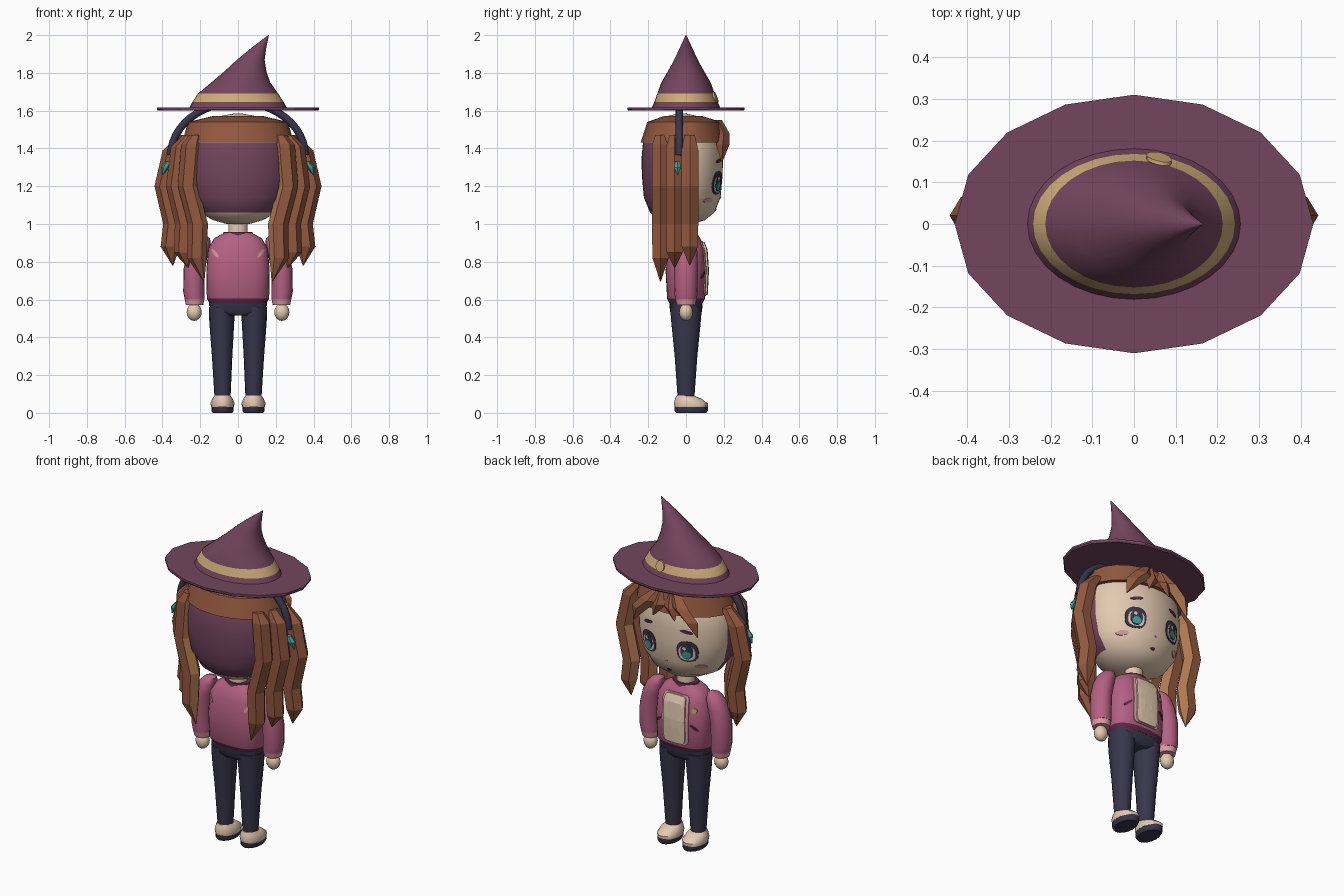
import bpy, bmesh, math
from mathutils import Vector

if bpy.data.objects.get("Cube"):
    bpy.data.objects.remove(bpy.data.objects["Cube"])


def srgb(r, g, b):
    f = lambda v: v / 12.92 if v <= 0.04045 else ((v + 0.055) / 1.055) ** 2.4
    return (f(r / 255), f(g / 255), f(b / 255), 1)


def material(name, *rgb):
    m = bpy.data.materials.new(name)
    m.use_nodes = True
    m.diffuse_color = srgb(*rgb)
    m.node_tree.nodes["Principled BSDF"].inputs["Base Color"].default_value = srgb(*rgb)
    return m


plum = material("plum", 116, 69, 94)
dark_plum = material("dark plum", 92, 42, 68)
gold = material("gold", 205, 170, 118)
brown = material("hair brown", 146, 88, 62)
light_brown = material("light hair", 178, 122, 82)
navy = material("navy", 56, 54, 76)
skin = material("skin cream", 228, 202, 176)
pink = material("jacket pink", 180, 96, 130)
pale_pink = material("pale pink", 222, 158, 164)
teal = material("teal", 62, 158, 155)


def finish(bm, name, mats, rule=None, smooth=True, angle=45):
    me = bpy.data.meshes.new(name)
    for m in mats:
        me.materials.append(m)
    bm.normal_update()
    if rule:
        for f in bm.faces:
            f.material_index = rule(f.calc_center_median(), f.normal)
    bm.to_mesh(me)
    bm.free()
    if smooth:
        me.shade_smooth()
        me.set_sharp_from_angle(angle=math.radians(angle))
    ob = bpy.data.objects.new(name, me)
    bpy.context.collection.objects.link(ob)
    return ob


def power(v, p):
    return math.copysign(abs(v) ** (2 / p), v)


# Stack of horizontal elliptic rings: (x, y, z, rx, ry)
def loft(name, rings, mats, n=16, p=2, **kw):
    bm = bmesh.new()
    loops = []
    for x, y, z, rx, ry in rings:
        angles = [2 * math.pi * i / n for i in range(n)]
        loops.append([bm.verts.new((x + rx * power(math.cos(a), p),
                                    y + ry * power(math.sin(a), p), z)) for a in angles])
    for a, b in zip(loops, loops[1:]):
        for i in range(n):
            j = (i + 1) % n
            bm.faces.new((a[i], a[j], b[j], b[i]))
    bm.faces.new(loops[0])
    bm.faces.new(loops[-1])
    bmesh.ops.recalc_face_normals(bm, faces=bm.faces)
    return finish(bm, name, mats, **kw)


# Depth of a lofted surface at x, z
def surface_y(rings, p, x, z, side):
    for a, b in zip(rings, rings[1:]):
        if a[2] <= z <= b[2]:
            t = (z - a[2]) / (b[2] - a[2])
            _, y, _, rx, ry = (u + (v - u) * t for u, v in zip(a, b))
            return y + side * ry * max(0, 1 - abs(x / rx) ** p) ** (1 / p)
    return 0


# Thin plate that follows a lofted surface
def plate(name, base, cx, cz, w, h, mat, lift=0.004, turn=0, square=2, side=1, n=20):
    rings, p = base
    bm = bmesh.new()

    def vert(u, v, off):
        x = cx + u * math.cos(turn) - v * math.sin(turn)
        z = cz + u * math.sin(turn) + v * math.cos(turn)
        return bm.verts.new((x, surface_y(rings, p, x, z, side) + side * off, z))

    centre = vert(0, 0, lift)
    loops = []
    for r, off in ((0.35, lift), (0.7, lift), (1, lift), (1, -0.002)):
        loops.append([vert(w * r * power(math.cos(2 * math.pi * i / n), square),
                           h * r * power(math.sin(2 * math.pi * i / n), square), off)
                      for i in range(n)])
    for i in range(n):
        j = (i + 1) % n
        bm.faces.new((centre, loops[0][i], loops[0][j]))
        for a, b in zip(loops, loops[1:]):
            bm.faces.new((a[i], b[i], b[j], a[j]))
    bm.normal_update()
    if sum(f.normal.y * f.calc_area() for f in bm.faces) * side < 0:
        bmesh.ops.reverse_faces(bm, faces=bm.faces)
    return finish(bm, name, [mat], smooth=False)


# Hat
loft("hat_brim", [(0, 0, 1.6, .425, .305), (0, 0, 1.607, .43, .31), (0, 0, 1.618, .43, .31)],
     [plum], smooth=False)
crown = [(0, 0, 1.615, .257, .182), (0, 0, 1.645, .242, .168), (0, 0, 1.69, .213, .152),
         (.015, 0, 1.75, .155, .13), (.04, 0, 1.81, .11, .095), (.068, 0, 1.87, .073, .062),
         (.112, 0, 1.935, .038, .032), (.162, 0, 2, .002, .002)]
loft("hat_crown", crown, [plum, gold], n=32,
     rule=lambda c, nm: int(1.645 < c.z < 1.69))
plate("hat_buckle", (crown, 2), .06, 1.672, .03, .028, gold, lift=.009)

# Head, with darker back
head = [(0, -.02, 1.0, .06, .05), (0, -.02, 1.02, .13, .12), (0, -.02, 1.06, .205, .17),
        (0, -.02, 1.14, .262, .203), (0, -.02, 1.25, .285, .213), (0, -.02, 1.34, .287, .216),
        (0, -.02, 1.43, .275, .208), (0, -.02, 1.5, .24, .18), (0, -.02, 1.565, .13, .11),
        (0, -.02, 1.585, .02, .02)]
loft("head", head, [skin, plum], n=40,
     rule=lambda c, nm: int(c.y < .02 and 1.06 < c.z < 1.43))
loft("hair_cap", [(0, -.015, 1.43, .25, .19), (0, -.015, 1.432, .295, .225),
                  (0, -.01, 1.54, .265, .195), (0, -.015, 1.572, .13, .1)], [brown], n=20)

# Face
face = (head, 2)
for s, tag in ((1, "left"), (-1, "right")):
    x = s * .125
    plate(tag + "_eye_outline", face, x, 1.218, .056, .062, navy, .003, square=2.6)
    plate(tag + "_eye_white", face, x, 1.21, .044, .044, skin, .005, square=2.6)
    plate(tag + "_iris", face, x, 1.218, .033, .046, navy, .0065)
    plate(tag + "_iris_glow", face, x, 1.2, .024, .022, teal, .008)
    plate(tag + "_eye_glint", face, x + .01, 1.238, .01, .01, skin, .009)
    plate(tag + "_brow", face, x, 1.335, .035, .009, dark_plum, turn=-s * .2)
    plate(tag + "_blush", face, s * .18, 1.125, .026, .012, pale_pink)
plate("nose", face, 0, 1.14, .006, .005, pale_pink)
plate("mouth", face, 0, 1.075, .014, .007, dark_plum)

# Side locks and bangs
lock_paths = {
    "back": (-.135, [(.225, 1.47), (.247, 1.42), (.265, 1.2), (.213, 1.0), (.218, .82), (.18, .695)]),
    "middle": (-.06, [(.26, 1.47), (.3, 1.41), (.328, 1.2), (.28, 1.0), (.288, .85), (.265, .77)]),
    "outer": (.02, [(.28, 1.47), (.345, 1.39), (.388, 1.2), (.342, 1.0), (.358, .88), (.345, .78)])}
for s, tag in ((1, "left"), (-1, "right")):
    for key, (y, path) in lock_paths.items():
        sizes = [.6, 1, 1, 1, .95, .04]
        loft(f"{tag}_{key}_lock", [(s * x, y, z, .054 * k, .052 * k)
                                   for (x, z), k in zip(reversed(path), reversed(sizes))],
             [brown, light_brown], n=6, smooth=False,
             rule=lambda c, nm: int(nm.x * s < -.55 and abs(nm.z) < .6))
    loft(tag + "_bang", [(s * .21, .19, 1.33, .003, .003), (s * .165, .195, 1.42, .05, .035),
                         (s * .1, .2, 1.48, .06, .03), (s * .05, .17, 1.55, .03, .02)],
         [brown, light_brown], n=4, smooth=False,
         rule=lambda c, nm: int(nm.x * s < 0 and nm.z < -.3))
    loft(tag + "_short_bang", [(s * .07, .208, 1.4, .003, .003), (s * .04, .2, 1.47, .045, .025),
                               (s * .03, .17, 1.55, .02, .02)], [brown], n=4, smooth=False)
    # Hanging gem
    loft(tag + "_gem", [(s * .4, -.045, 1.26, .003, .003), (s * .385, -.045, 1.3, .022, .02),
                        (s * .365, -.045, 1.33, .015, .015)], [teal], n=6, smooth=False)

# Arched headband
arc = bpy.data.curves.new("headband", "CURVE")
arc.dimensions = "3D"
arc.bevel_depth = .02
arc.bevel_resolution = 2
arc.use_fill_caps = True
arc.materials.append(navy)
spline = arc.splines.new("POLY")
spline.points.add(24)
for i, pt in enumerate(spline.points):
    a = math.pi * i / 24
    pt.co = (.355 * math.cos(a), -.035, 1.365 + .28 * math.sin(a), 1)
bpy.context.collection.objects.link(bpy.data.objects.new("headband", arc))

# Neck and jacket
loft("neck", [(0, 0, .92, .052, .048), (0, 0, 1.03, .05, .046)], [skin])
torso = [(0, 0, .58, .15, .088), (0, 0, .605, .165, .1), (0, 0, .75, .168, .108),
         (0, 0, .87, .158, .1), (0, 0, .925, .125, .075), (0, 0, .955, .07, .055)]
loft("jacket", torso, [pink, dark_plum], n=28, p=2.6, rule=lambda c, nm: int(c.z < .6))
loft("collar", [(0, 0, .938, .085, .066), (0, 0, .958, .075, .06)], [dark_plum])
coat = (torso, 2.6)
plate("shirt_trim", coat, 0, .765, .086, .145, pale_pink, .006, square=8)
plate("shirt_front", coat, 0, .765, .07, .14, skin, .014, square=8)
plate("badge", coat, -.115, .83, .013, .015, gold)
for s, tag in ((1, "left"), (-1, "right")):
    plate(tag + "_pocket", coat, s * .115, .73, .026, .007, dark_plum, turn=-s * .7)
    plate(tag + "_back_mark", coat, s * .122, .845, .028, .009, pale_pink, turn=s * .9, side=-1)

# Arms, hands, legs and shoes
for s, tag in ((1, "left"), (-1, "right")):
    loft(tag + "_sleeve", [(s * x, 0, z, r, r * 1.1) for x, z, r in (
        (.23, .6, .052), (.234, .64, .056), (.232, .76, .057), (.215, .84, .056),
        (.195, .895, .05), (.182, .925, .034), (.175, .938, .008))], [pink])
    loft(tag + "_cuff", [(s * .23, 0, .57, .046, .048), (s * .23, 0, .605, .053, .057)], [pale_pink])
    loft(tag + "_hand", [(s * .232, 0, .533 - .046 * math.cos(a), .04 * math.sin(a), .036 * math.sin(a))
                         for a in (math.pi * i / 8 + .001 for i in range(9))], [skin], n=12)
    loft(tag + "_leg", [(s * .082, 0, .09, .043, .045), (s * .084, 0, .3, .054, .06),
                        (s * .086, 0, .48, .066, .078), (s * .086, 0, .56, .068, .084)], [navy])
    loft(tag + "_sock", [(s * .082, 0, .07, .038, .04), (s * .082, 0, .1, .038, .04)], [pale_pink])
    loft(tag + "_shoe", [(s * .082, .027, .03, .06, .088), (s * .082, .026, .05, .064, .09),
                         (s * .082, .012, .075, .054, .07), (s * .082, -.005, .092, .042, .046)], [skin])
    loft(tag + "_sole", [(s * .082, .027, 0, .052, .08), (s * .082, .027, .012, .059, .089),
                         (s * .082, .027, .034, .059, .089)], [navy])
loft("hips", [(0, 0, .515, .075, .07), (0, 0, .535, .15, .085), (0, 0, .59, .154, .088)],
     [navy], n=24, p=2.6)
